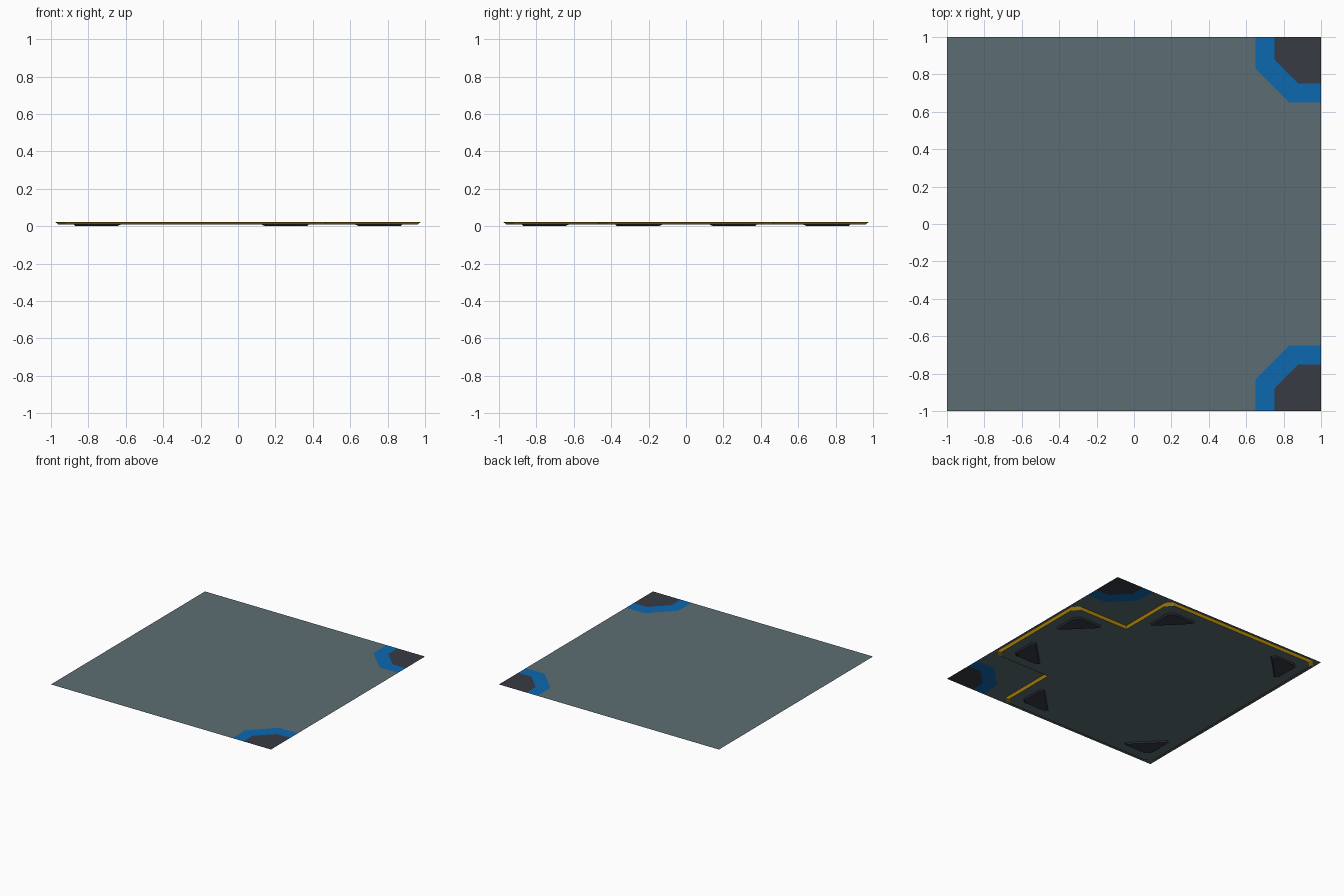
import bpy, bmesh

if "Cube" in bpy.data.objects:
    bpy.data.objects.remove(bpy.data.objects["Cube"])


def material(name, rgb):
    lin = [((c / 255 + 0.055) / 1.055) ** 2.4 if c > 10 else c / 255 / 12.92 for c in rgb]
    m = bpy.data.materials.new(name)
    m.diffuse_color = (*lin, 1)
    m.use_nodes = True
    m.node_tree.nodes["Principled BSDF"].inputs["Base Color"].default_value = m.diffuse_color
    return m


GREY = material("slate grey", (92, 109, 115))
BLUE = material("blue", (13, 104, 176))
DARK = material("charcoal", (56, 59, 68))
YELLOW = material("yellow", (235, 178, 14))
TOP, DECK = 0.024, 0.009


def finish(name, bm, mats):
    me = bpy.data.meshes.new(name)
    bm.to_mesh(me)
    bm.free()
    for m in mats:
        me.materials.append(m)
    ob = bpy.data.objects.new(name, me)
    bpy.context.collection.objects.link(ob)
    return ob


def face(bm, pts, z, mat=0, up=True):
    f = bm.faces.new([bm.verts.new((x, y, z)) for x, y in pts])
    f.material_index = mat
    f.normal_update()
    if (f.normal.z > 0) != up:
        f.normal_flip()
    return f


def taper(bm, upper, z1, lower, z0):
    """Sloped walls from upper to lower outline, closed underneath."""
    a = [bm.verts.new((x, y, z1)) for x, y in upper]
    b = [bm.verts.new((x, y, z0)) for x, y in lower]
    walls = [bm.faces.new((a[i - 1], a[i], b[i], b[i - 1])) for i in range(len(a))]
    cap = bm.faces.new(b)
    bmesh.ops.recalc_face_normals(bm, faces=walls + [cap])
    cap.normal_update()
    if cap.normal.z > 0:
        bmesh.ops.reverse_faces(bm, faces=walls + [cap])
    return walls, cap


def mirrored(half):
    return half + [(x, -y) for x, y in reversed(half)]


# Top sheet with painted corner patches cut into it
outer = [(0.65, 1), (0.65, 0.83), (0.83, 0.65), (1, 0.65)]
inner = [(0.75, 1), (0.75, 0.88), (0.88, 0.75), (1, 0.75)]
bm = bmesh.new()
face(bm, mirrored([(-1, 1)] + outer), TOP, 0)
for s in (1, -1):
    flip = lambda pts: [(x, s * y) for x, y in pts]
    for i in range(3):
        face(bm, flip([outer[i], outer[i + 1], inner[i + 1], inner[i]]), TOP, 1)
    face(bm, flip(inner + [(1, 1)]), TOP, 2)
bmesh.ops.remove_doubles(bm, verts=bm.verts, dist=1e-5)
finish("top_sheet", bm, (GREY, BLUE, DARK))


# Notched underbody with sloped yellow rim
def outline(e, n, c=0.05):
    return mirrored([(-e, e - c), (-e + c, e), (n - c, e), (n, e - c),
                     (n, n), (e - c, n), (e, n - c)])


bm = bmesh.new()
walls, cap = taper(bm, outline(0.98, 0.48), TOP - 0.0005, outline(0.96, 0.46), DECK)
for f in walls:
    f.material_index = 1
finish("underbody", bm, (GREY, YELLOW))

# Triangular tapered feet tucked into each outward corner
foot = [(0.10, 0.14), (0.14, 0.10), (0.34, 0.10), (0.355, 0.125), (0.125, 0.355), (0.10, 0.34)]
small = [(0.19 + (u - 0.19) * 0.87, 0.19 + (v - 0.19) * 0.87) for u, v in foot]
bm = bmesh.new()
for cx, cy, dx in ((-0.98, 0.98, 1), (0.48, 0.98, -1), (0.98, 0.48, -1)):
    for s in (1, -1):
        place = lambda pts: [(cx + dx * u, s * (cy - v)) for u, v in pts]
        taper(bm, place(foot), DECK, place(small), 0)
finish("feet", bm, (DARK,))
